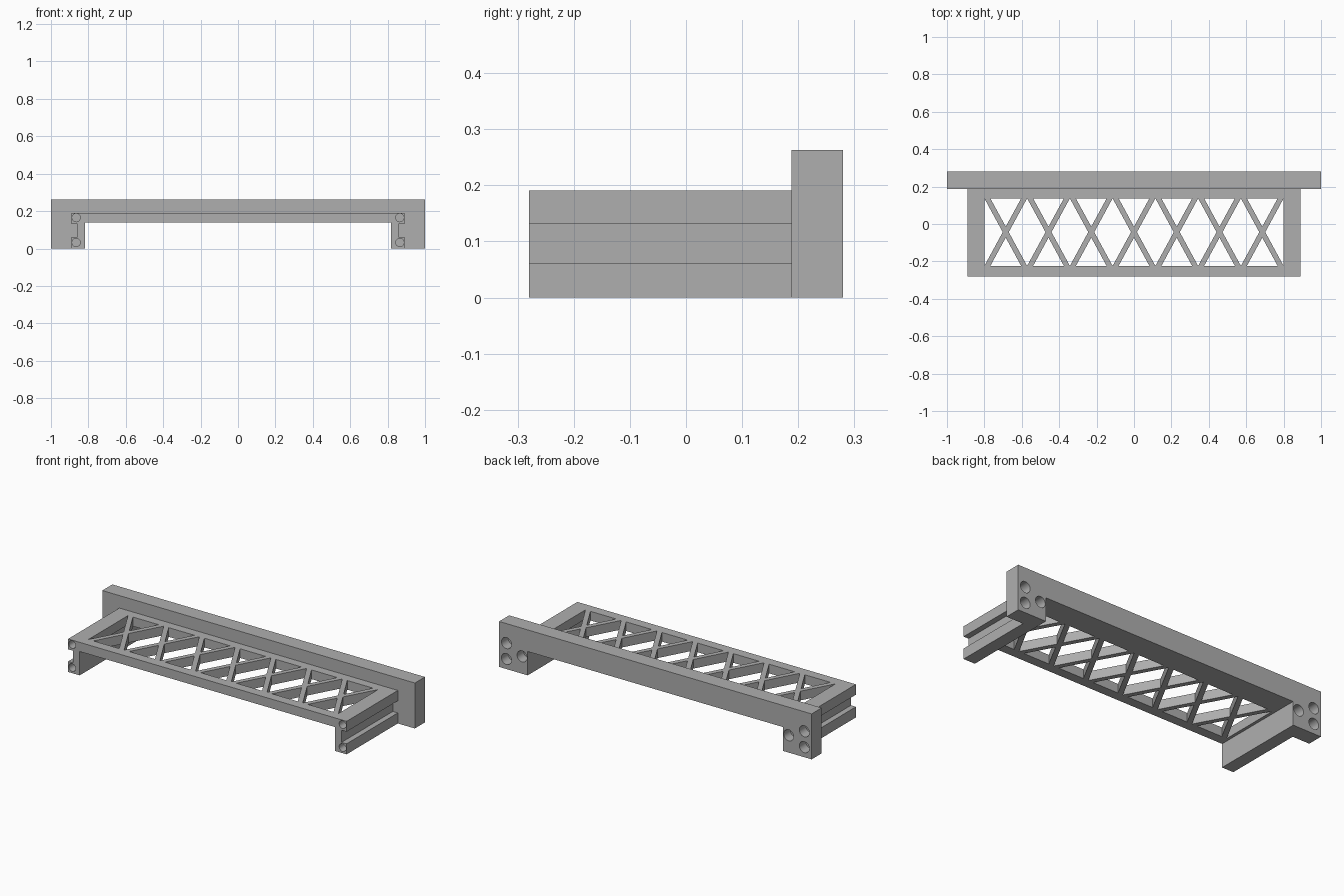
import bpy, bmesh, math
from mathutils import Matrix

if "Cube" in bpy.data.objects:
    bpy.data.objects.remove(bpy.data.objects["Cube"], do_unlink=True)

grey = bpy.data.materials.new("plain grey")
grey.use_nodes = True
grey.diffuse_color = (0.43, 0.43, 0.43, 1)
grey.node_tree.nodes["Principled BSDF"].inputs["Base Color"].default_value = grey.diffuse_color

FRONT, JOINT, BACK = -0.28, 0.188, 0.28
DECK_LOW, DECK_TOP, PLATE_TOP = 0.138, 0.191, 0.263
RAIL_IN, RAIL_OUT, GROOVE = 0.817, 0.891, 0.859


def add_prism(bm, points, axis, lo, hi):
    """Extrude a 2D outline along y (points are x, z) or z (points are x, y)."""
    place = (lambda u, v, t: (u, t, v)) if axis == "y" else (lambda u, v, t: (u, v, t))
    face = bm.faces.new([bm.verts.new(place(u, v, lo)) for u, v in points])
    moved = bmesh.ops.extrude_face_region(bm, geom=[face])["geom"]
    step = place(0, 0, hi - lo)
    bmesh.ops.translate(bm, vec=step, verts=[g for g in moved if isinstance(g, bmesh.types.BMVert)])


def add_hole(bm, x, z, radius, lo, hi):
    turn = Matrix.Translation((x, (lo + hi) / 2, z)) @ Matrix.Rotation(math.pi / 2, 4, "X")
    bmesh.ops.create_cone(bm, cap_ends=True, segments=32, radius1=radius, radius2=radius,
                          depth=hi - lo, matrix=turn)


def finish(name, bm):
    bmesh.ops.recalc_face_normals(bm, faces=bm.faces)
    mesh = bpy.data.meshes.new(name)
    bm.to_mesh(mesh)
    bm.free()
    mesh.materials.append(grey)
    obj = bpy.data.objects.new(name, mesh)
    bpy.context.collection.objects.link(obj)
    return obj


def cut(obj, cutter):
    cutter.hide_render = True
    mod = obj.modifiers.new("cut", "BOOLEAN")
    mod.operation, mod.solver, mod.object = "DIFFERENCE", "EXACT", cutter
    bpy.ops.object.select_all(action="DESELECT")
    bpy.context.view_layer.objects.active = obj
    obj.select_set(True)
    bpy.ops.object.modifier_apply(modifier=mod.name)
    bpy.data.objects.remove(cutter, do_unlink=True)
    bpy.ops.object.shade_smooth_by_angle(angle=math.radians(30))


def mirrored(half):
    return half + [(-x, z) for x, z in reversed(half)]


# Deck with grooved side rails, one profile run front to back
bm = bmesh.new()
add_prism(bm, mirrored([(RAIL_IN, DECK_LOW), (RAIL_IN, 0), (RAIL_OUT, 0), (RAIL_OUT, 0.061),
                        (GROOVE, 0.061), (GROOVE, 0.131), (RAIL_OUT, 0.131),
                        (RAIL_OUT, DECK_TOP)]), "y", FRONT, JOINT)
deck = finish("deck_and_rails", bm)

# Lattice windows: diamonds between crosses, triangles above and below each crossing
bm = bmesh.new()
CELLS, EDGE, FOOT = 7, 0.8, 0.032
Y0, Y1 = -0.224, 0.137
width, mid = 2 * EDGE / CELLS, (Y0 + Y1) / 2
reach = (width - FOOT) / 2
rise = (width / 2 - FOOT) * (Y1 - Y0) / (width - FOOT)
for i in range(CELLS + 1):
    x = -EDGE + i * width
    diamond = [(x, Y0), (x, Y1)]
    if i < CELLS:
        diamond.insert(1, (x + reach, mid))
    if i > 0:
        diamond.append((x - reach, mid))
    add_prism(bm, diamond, "z", 0.1, 0.25)
    if i < CELLS:
        for y, tip in ((Y0, Y0 + rise), (Y1, Y1 - rise)):
            add_prism(bm, [(x + FOOT, y), (x + width - FOOT, y), (x + width / 2, tip)],
                      "z", 0.1, 0.25)
cut(deck, finish("lattice_cutter", bm))

# Blind holes in the rail fronts
bm = bmesh.new()
for side in (-1, 1):
    for z in (0.032, 0.165):
        add_hole(bm, side * 0.865, z, 0.022, FRONT - 0.05, FRONT + 0.1)
cut(deck, finish("rail_hole_cutter", bm))

# Back plate with a foot at each end
bm = bmesh.new()
add_prism(bm, mirrored([(RAIL_IN, DECK_LOW), (RAIL_IN, 0), (1, 0), (1, PLATE_TOP)]),
          "y", JOINT, BACK)
plate = finish("back_plate", bm)

# Three blind holes in each foot
bm = bmesh.new()
for side in (-1, 1):
    for x, z in ((0.953, 0.058), (0.953, 0.15), (0.853, 0.1)):
        add_hole(bm, side * x, z, 0.032, BACK - 0.06, BACK + 0.05)
cut(plate, finish("plate_hole_cutter", bm))
